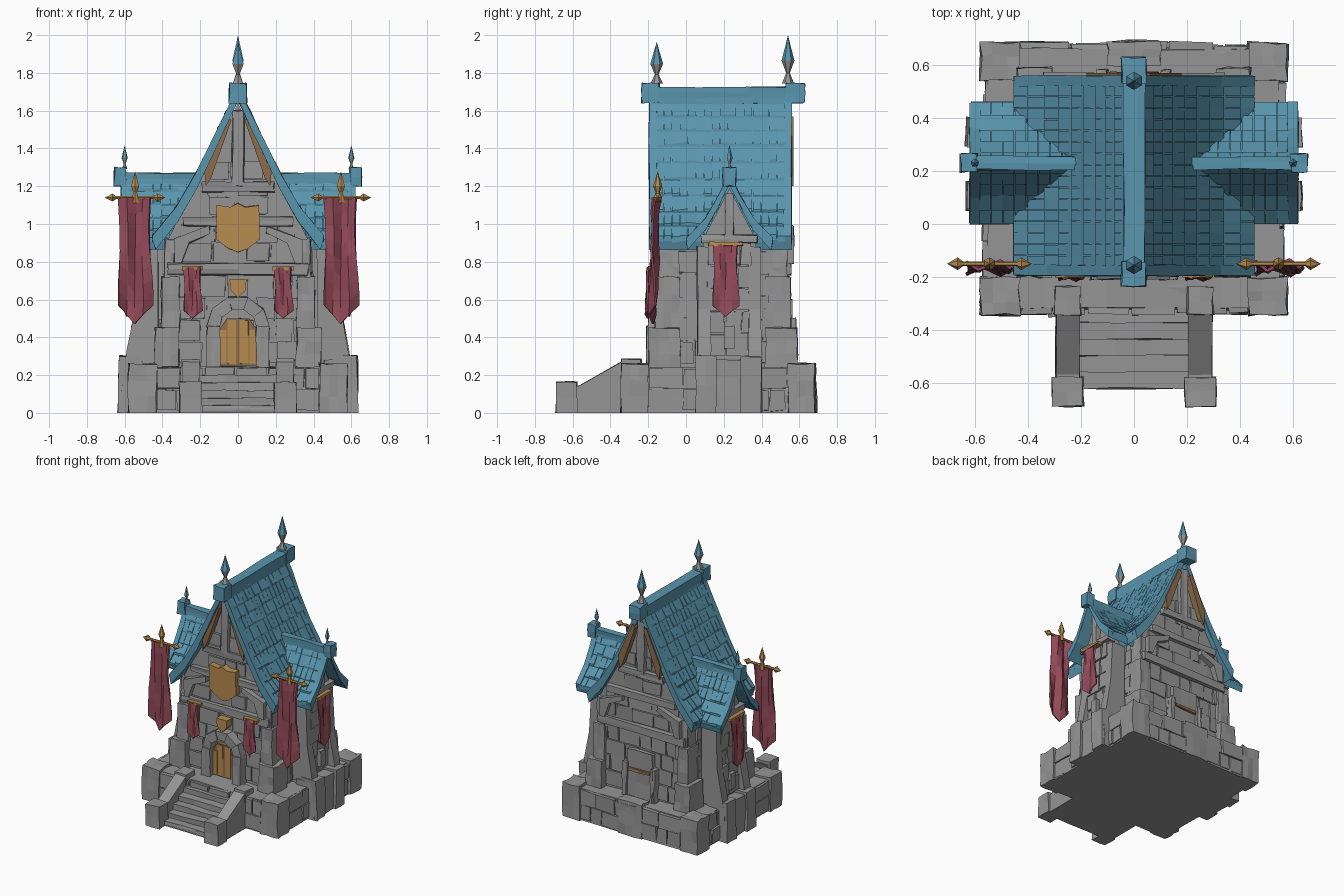
import bpy, bmesh, math, random
from mathutils import Matrix, Vector

random.seed(4)
cube = bpy.data.objects.get("Cube")
if cube:
    bpy.data.objects.remove(cube, do_unlink=True)


def material(name, rgb):
    m = bpy.data.materials.new(name)
    m.use_nodes = True
    m.diffuse_color = (*rgb, 1)
    m.node_tree.nodes["Principled BSDF"].inputs["Base Color"].default_value = (*rgb, 1)
    return m


STONE = material("grey stone", (.3, .3, .305))
BLUE = material("blue slate", (.1, .3, .42))
RED = material("red cloth", (.3, .07, .1))
GOLD = material("gold", (.47, .26, .08))
WOOD = material("brown wood", (.27, .15, .07))
SIDES = ((-1, "right"), (1, "left"))


def finish(name, bm, *mats):
    bmesh.ops.recalc_face_normals(bm, faces=bm.faces)
    me = bpy.data.meshes.new(name)
    bm.to_mesh(me)
    bm.free()
    for m in mats:
        me.materials.append(m)
    ob = bpy.data.objects.new(name, me)
    bpy.context.collection.objects.link(ob)
    return ob


def add_box(bm, x0, x1, y0, y1, z0, z1, taper=1):
    """Box whose top is scaled about its centre by taper."""
    cx, cy = (x0 + x1) / 2, (y0 + y1) / 2
    verts = bmesh.ops.create_cube(bm, size=1)["verts"]
    for v in verts:
        k = taper if v.co.z > 0 else 1
        v.co = (cx + v.co.x * (x1 - x0) * k, cy + v.co.y * (y1 - y0) * k,
                z1 if v.co.z > 0 else z0)


def roughen(bm, cuts, amount):
    """Break up the faces and nudge the points for a hewn look."""
    if cuts:
        bmesh.ops.subdivide_edges(bm, edges=bm.edges[:], cuts=cuts, use_grid_fill=True)
    for v in bm.verts:
        ground = v.co.z < .001
        v.co += Vector([random.uniform(-amount, amount) for _ in range(3)])
        if ground:
            v.co.z = 0


def blocks(name, mat, boxes, taper=1, cuts=1, amount=.006, mirror=False):
    bm = bmesh.new()
    for b in boxes:
        add_box(bm, *b, taper)
        if mirror:
            add_box(bm, -b[1], -b[0], *b[2:], taper)
    roughen(bm, cuts, amount)
    return finish(name, bm, mat)


def prism(name, mat, pts, axis, a, b, amount=0):
    """Extrude a profile along x or y; profile is (other axis, z)."""
    bm = bmesh.new()
    rings = []
    for d in (a, b):
        rings.append([bm.verts.new((d, u, z) if axis == "x" else (u, d, z)) for u, z in pts])
    n = len(pts)
    bm.faces.new(rings[0])
    bm.faces.new(rings[1][::-1])
    for i in range(n):
        j = (i + 1) % n
        bm.faces.new((rings[0][i], rings[1][i], rings[1][j], rings[0][j]))
    roughen(bm, 0, amount)
    return finish(name, bm, mat)


def masonry(name, axis, plane, out, u0, u1, z0, z1, rows, slope=0):
    """Courses of uneven stones standing slightly proud of a wall."""
    bm = bmesh.new()
    h = (z1 - z0) / rows
    for r in range(rows):
        u, z = u0, z0 + r * h
        while u < u1 - .02:
            w = min(random.uniform(.08, .2), u1 - u)
            p = plane - out * slope * r * h
            lo, hi = sorted((p - out * .03, p + out * random.uniform(.004, .018)))
            span = (u + .004, u + w - .004)
            xy = (lo, hi, *span) if axis == "x" else (*span, lo, hi)
            add_box(bm, *xy, z + .003, z + h - .003)
            u += w
    roughen(bm, 0, .005)
    finish(name, bm, STONE)


def along(pts, t):
    f = min(t * (len(pts) - 1), len(pts) - 1.0001)
    i = int(f)
    return Vector(pts[i]).lerp(Vector(pts[i + 1]), f - i)


def roof(name, half, a, b, rows, cols, thick, place=Matrix()):
    """Sweeping gable roof with ridge along local y, clad in uneven slates."""
    def band(label, lift, y0, y1):
        outer = [(u, z + lift) for u, z in half]
        inner = [(u * .96, z - thick) for u, z in half]
        right = [(-u, z) for u, z in outer[:0:-1]] + outer
        left = inner[::-1] + [(-u, z) for u, z in inner[1:]]
        prism(label, BLUE, right + left, "y", y0, y1, .003).matrix_world = place
    band(name + " shell", 0, a, b)
    band(name + " front bargeboard", .018, a - .005, a + .035)
    band(name + " back bargeboard", .018, b - .035, b + .005)
    bm = bmesh.new()
    step = (b - a - .06) / cols
    for s in (-1, 1):
        for r in range(rows):
            hi, lo = along(half, r / rows), along(half, min(1, (r + 1.15) / rows))
            for c in range(cols):
                y0 = a + .03 + c * step
                y1 = y0 + step * random.uniform(.9, 1)
                lift, drop = random.uniform(.012, .024), random.uniform(-.012, .012)
                quad = [bm.verts.new((s * p.x, y, p.y + k)) for p, y, k in (
                    (hi, y0, .003), (hi, y1, .003),
                    (lo, y1, lift + drop / 3), (lo, y0, lift))]
                face = bm.faces.new(quad)
                ext = bmesh.ops.extrude_face_region(bm, geom=[face])["geom"]
                for v in ext:
                    if isinstance(v, bmesh.types.BMVert):
                        v.co.z -= .03
    finish(name + " slates", bm, BLUE).matrix_world = place


def lathe(name, profile, sides, place, mats, split):
    """Faceted turned part; faces above the split height use the second colour."""
    bm = bmesh.new()
    for (r0, z0), (r1, z1) in zip(profile, profile[1:]):
        bmesh.ops.create_cone(bm, segments=sides, radius1=r0, radius2=r1, depth=z1 - z0,
                              matrix=Matrix.Translation((0, 0, (z0 + z1) / 2)))
    for f in bm.faces:
        f.material_index = int(f.calc_center_median().z > split)
    finish(name, bm, *mats).matrix_world = place


def banner(name, place, width, drop, wave):
    """Pointed hanging cloth in the local xz plane, top at the origin."""
    bm = bmesh.new()
    cols, rows = 4, 8
    grid = []
    for r in range(rows + 1):
        t = r / rows
        row = []
        for c in range(cols + 1):
            u = c / cols * 2 - 1
            length = drop * (1 - .15 * abs(u))
            y = wave * (math.sin(u * 4 + t * 3) - t) + random.uniform(-.2, .2) * wave
            row.append(bm.verts.new((u * width / 2 * (1 - .08 * math.sin(t * 5)), y, -t * length)))
        grid.append(row)
    for r in range(rows):
        for c in range(cols):
            bm.faces.new((grid[r][c], grid[r][c + 1], grid[r + 1][c + 1], grid[r + 1][c]))
    ob = finish(name, bm, RED)
    ob.matrix_world = place
    ob.modifiers.new("thickness", "SOLIDIFY").thickness = .012


# Stone base, with thickened corners and a back projection
blocks("base", STONE, [(-.56, .56, -.33, .67, 0, .245)], .98, 4)
blocks("base_corners", STONE, [(.43, .58, -.345, -.2, 0, .26), (.43, .58, .54, .685, 0, .26)],
       .97, 2, mirror=True)
blocks("base_back_projection", STONE, [(-.1, .1, .6, .69, 0, .26)], 1, 2)
for y, out, n in ((-.33, -1, "front"), (.67, 1, "back")):
    masonry("base_stones_" + n, "y", y, out, -.43, .43, .01, .24, 2)
for s, n in SIDES:
    masonry("base_stones_" + n, "x", s * .555, s, -.2, .54, .01, .24, 2)

# Stairs between sloping cheek walls
blocks("stairs", STONE, [(-.21, .21, -.62 + i * .062, -.2, 0, .04 * (i + 1)) for i in range(6)], 1, 2, .004)
cheek = [(-.67, 0), (-.67, .14), (-.57, .14), (-.34, .27), (-.24, .27), (-.24, 0)]
for s, n in SIDES:
    prism("stair_cheek_" + n, STONE, cheek, "x", s * .205, s * .295, .004)
blocks("stair_end_posts", STONE, [(.19, .31, -.69, -.575, 0, .165)], .95, 1, .004, True)
blocks("stair_top_posts", STONE, [(.2, .3, -.345, -.235, .2, .285)], .96, 1, .004, True)

# Main hall with gable
half_body = [(.41, .24), (.38, .9), (.3, 1.06), (.13, 1.38), (0, 1.64)]
body = half_body + [(-x, z) for x, z in half_body[-2::-1]]
prism("hall_walls", STONE, body, "y", -.13, .52)
for y, out, n in ((-.13, -1, "front"), (.52, 1, "back")):
    masonry("wall_stones_" + n, "y", y, out, -.38, .38, .26, .73, 4)
    masonry("gable_stones_low_" + n, "y", y, out, -.31, .31, .8, 1, 2)
    masonry("gable_stones_high_" + n, "y", y, out, -.16, .16, 1.05, 1.33, 3)
    y0, y1 = sorted((y, y + out * .035))
    blocks("gable_beams_" + n, STONE, [(-.37, .37, y0, y1, .73, .79), (-.29, .29, y0, y1, .99, 1.04),
           (-.19, .19, y0, y1, 1.17, 1.22), (-.03, .03, y0, y1, 1.2, 1.6)], 1, 1, .005)
    y0, y1 = sorted((y, y + out * .05))
    for s, m in SIDES:
        brace = [(s * .035, 1.55), (s * .06, 1.57), (s * .18, 1.3), (s * .17, 1.2), (s * .14, 1.25)]
        prism(f"gable_brace_{n}_{m}", WOOD, brace, "y", y0, y1)
        rib = [(s * .3, .79), (s * .34, .79), (s * .34, .92), (s * .15, .99), (s * .15, .95), (s * .26, .9)]
        prism(f"wall_brace_{n}_{m}", STONE, rib, "y", y0, y1, .004)

# Corner buttresses in three receding stages
stages = []
for lo, hi, g in ((.24, .45, .07), (.44, .72, .035), (.7, .92, .015)):
    stages += [(.31, .37 + g, -.13 - g, -.03, lo, hi), (.31, .37 + g, .42, .52 + g, lo, hi)]
blocks("corner_buttresses", STONE, stages, .97, 2, .006, True)
for s, n in SIDES:
    masonry("hall_side_stones_" + n, "x", s * .405, s, -.04, .44, .26, .86, 5, .05)

# Front door with arched surround
door = [(-.1, .25), (.1, .25), (.1, .44), (.06, .5), (-.06, .5), (-.1, .44)]
prism("door", WOOD, door, "y", -.165, -.12)
blocks("door_boards", GOLD, [(.01, .055, -.17, -.16, .26, .49), (.06, .095, -.17, -.16, .26, .44)],
       1, 0, .002, True)
blocks("door_jambs", STONE, [(.095, .165, -.21, -.12, .24, .46)], .98, 2, .004, True)
for i in range(5):
    ring = []
    for r, k in ((.1, 0), (.17, 0), (.17, 1), (.1, 1)):
        a = math.pi * (i + k) / 5
        ring.append((r * math.cos(a), .45 + r * math.sin(a)))
    prism(f"door_arch_stone_{i}", STONE, ring, "y", -.2 - .008 * (i % 2), -.12, .003)
prism("door_crest", GOLD, [(-.045, .71), (.045, .71), (.04, .65), (0, .61), (-.04, .65)], "y", -.2, -.14)

# Shield on the gable
shield = [(-.11, 1.1), (-.04, 1.09), (0, 1.11), (.04, 1.09), (.11, 1.1), (.115, .92), (.05, .87),
          (0, .85), (-.05, .87), (-.115, .92)]
prism("gable_shield", GOLD, shield, "y", -.19, -.14, .003)

# Blind back doorway
blocks("back_doorway", STONE, [(-.11, .11, .52, .56, .24, .6), (-.14, -.1, .52, .58, .24, .5),
       (.1, .14, .52, .58, .24, .5)], .97, 2)
blocks("back_door_lintel", WOOD, [(-.09, .09, .55, .572, .44, .465)], 1, 1, .004)

# Side wings: plinth, wall, buttresses, gable and niche
for s, n in SIDES:
    def outward(x0, x1, *rest):
        return (*sorted((s * x0, s * x1)), *rest)
    prism("wing_wall_" + n, STONE, [(.07, .24), (.39, .24), (.37, .92), (.23, 1.19), (.09, .92)], "x", s * .2, s * .525)
    masonry("wing_stones_" + n, "x", s * .53, s, .11, .35, .3, .9, 5)
    blocks("wing_plinth_" + n, STONE, [outward(.45, .615, .05, .4, 0, .28)], .97, 2)
    blocks("wing_plinth_feet_" + n, STONE, [outward(.5, .635, .05, .16, 0, .3),
           outward(.5, .635, .29, .4, 0, .3)], .95, 1)
    for y in (.06, .33):
        but = [(s * .42, .26), (s * .595, .26), (s * .585, .33), (s * .545, .55), (s * .535, .88), (s * .42, .88)]
        prism(f"wing_buttress_{n}_{'front' if y < .1 else 'back'}", STONE, but, "y", y, y + .07, .005)
    blocks("wing_niche_" + n, STONE, [outward(.53, .565, .2, .255, .34, .46)], 1, 0, .002)
    blocks("wing_gable_beams_" + n, STONE, [outward(.5, .56, .08, .38, .9, .94),
           outward(.5, .56, .21, .25, .92, 1.16)], 1, 1, .005)

# Roofs with ridge beams
roof("main_roof", [(0, 1.71), (.07, 1.57), (.14, 1.42), (.23, 1.24), (.33, 1.07), (.455, .92)], -.19, .555, 10, 16, .055)
blocks("main_ridge", BLUE, [(-.04, .04, -.2, .6, 1.64, 1.725)], 1, 2, .004)
blocks("main_ridge_ends", BLUE, [(-.047, .047, -.235, -.14, 1.64, 1.745),
       (-.047, .047, .53, .63, 1.64, 1.745)], .97, 1, .004)
for s, n in SIDES:
    turn = Matrix.Translation((0, .23, 0)) @ Matrix.Rotation(-s * math.pi / 2, 4, "Z")
    roof("wing_roof_" + n, [(0, 1.25), (.06, 1.13), (.13, 1.01), (.23, .905)], .2, .615, 5, 8, .04, turn)
    x0, x1 = sorted((s * .2, s * .62))
    e0, e1 = sorted((s * .59, s * .655))
    blocks("wing_ridge_" + n, BLUE, [(x0, x1, .205, .255, 1.21, 1.27), (e0, e1, .195, .265, 1.2, 1.3)], .97, 1, .004)

# Finials
spike = [(.032, 0), (.01, .055), (.034, .12), (.016, .19), (0, .255)]
for y, k, n in ((-.155, .86, "front"), (.54, 1, "back")):
    lathe("finial_" + n, spike, 6, Matrix.Translation((0, y, 1.745)) @ Matrix.Diagonal((1, 1, k, 1)), (STONE, BLUE), .09)
for s, n in SIDES:
    lathe("wing_finial_" + n, spike, 5, Matrix.Translation((s * .6, .23, 1.29)) @ Matrix.Scale(.5, 4), (STONE, BLUE), .09)

# Banners on spiked poles
rod = [(0, -.16), (.024, -.12), (.009, -.1), (.009, .1), (.024, .12), (0, .16)]
tip = [(.022, -.03), (.012, .03), (.024, .06), (0, .14)]
for s, n in SIDES:
    at = Matrix.Translation((s * .545, -.15, 1.14))
    lathe("large_banner_pole_" + n, rod, 6, at @ Matrix.Rotation(math.pi / 2, 4, "Y"), (GOLD,), 9)
    lathe("large_banner_spike_" + n, tip, 6, at, (GOLD,), 9)
    banner("large_banner_" + n, at, .17, .67, .02)
    banner("small_banner_" + n, Matrix.Translation((s * .24, -.19, .77)), .09, .27, .008)
    blocks("small_banner_bar_" + n, GOLD, [(s * .24 - .055, s * .24 + .055, -.2, -.16, .755, .775)], 1, 0, .003)
    side = Matrix.Translation((s * .575, .21, .89)) @ Matrix.Rotation(s * math.pi / 2, 4, "Z")
    banner("side_banner_" + n, side, .13, .38, .008)
    blocks("side_banner_bar_" + n, GOLD, [(s * .57 - .02, s * .57 + .02, .12, .3, .885, .905)], 1, 0, .003)
